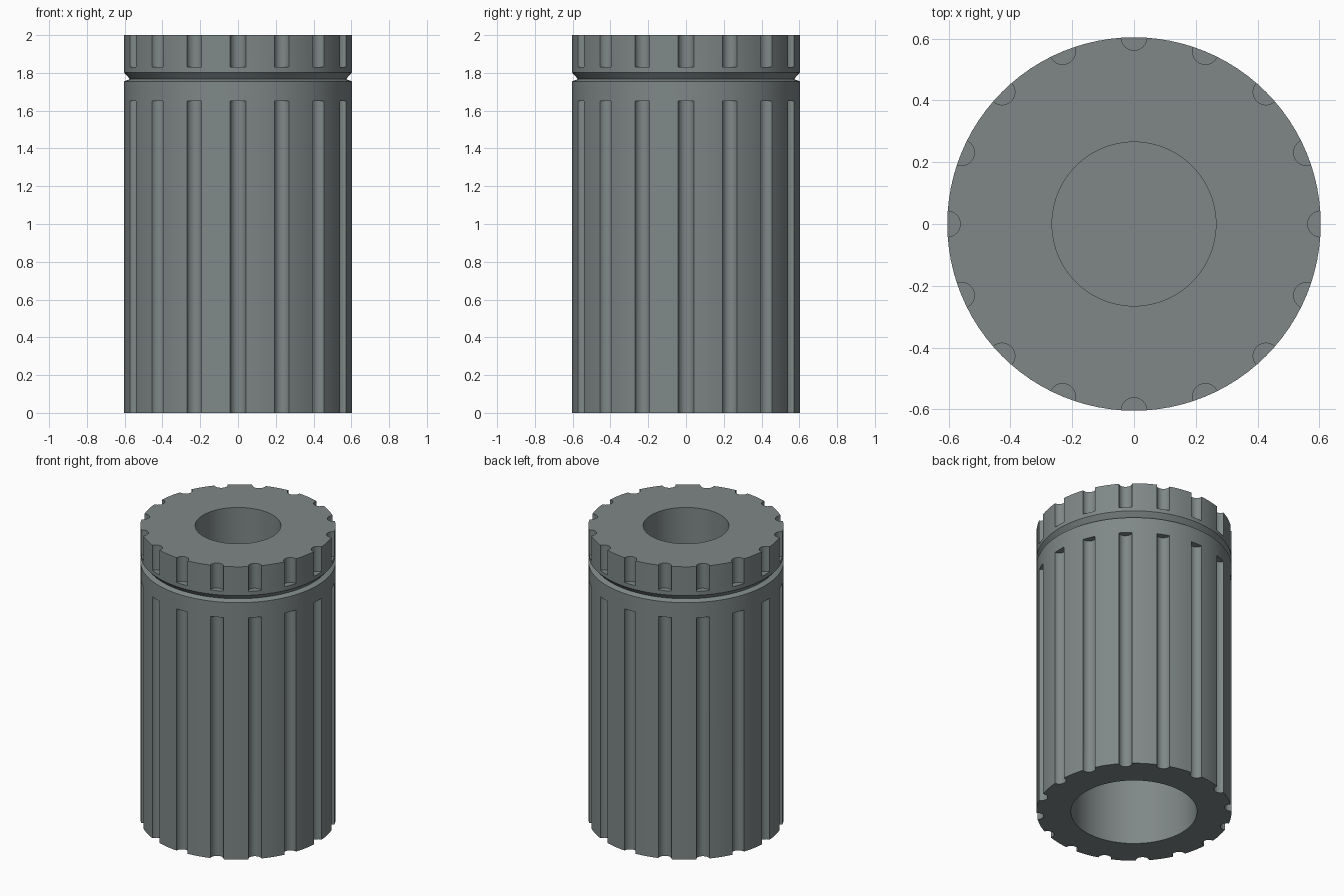
import bpy, bmesh, math

if "Cube" in bpy.data.objects:
    bpy.data.objects.remove(bpy.data.objects["Cube"])

R = 0.604          # outer radius
FLUTE_R = 0.042    # radius of each grip flute
COUNT = 16

grey = bpy.data.materials.new("slate grey")
grey.diffuse_color = (0.215, 0.245, 0.245, 1)
grey.use_nodes = True
grey.node_tree.nodes["Principled BSDF"].inputs["Base Color"].default_value = grey.diffuse_color


def make_object(name, bm):
    bmesh.ops.recalc_face_normals(bm, faces=bm.faces)
    mesh = bpy.data.meshes.new(name)
    bm.to_mesh(mesh)
    bm.free()
    obj = bpy.data.objects.new(name, mesh)
    bpy.context.collection.objects.link(obj)
    mesh.materials.append(grey)
    return obj


def lathe(name, profile, steps=96):
    bm = bmesh.new()
    verts = [bm.verts.new((r, 0, z)) for r, z in profile]
    edges = [bm.edges.new(p) for p in zip(verts, verts[1:])]
    bmesh.ops.spin(bm, geom=verts + edges, cent=(0, 0, 0), axis=(0, 0, 1),
                   angle=math.tau, steps=steps, use_duplicate=False)
    bmesh.ops.remove_doubles(bm, verts=bm.verts, dist=1e-4)
    return make_object(name, bm)


# Sleeve: wide blind bore below, narrow blind bore above, V groove under the cap
sleeve = lathe("fluted_sleeve", [
    (0, 1.1), (0.39, 1.1), (0.39, 0), (R, 0), (R, 1.755), (0.572, 1.767),
    (R, 1.803), (R, 2), (0.265, 2), (0.265, 1.5), (0, 1.5)])

# Flute cutters: long ones on the body, short ones on the cap
bm = bmesh.new()
for z0, z1 in ((-0.1, 1.65), (1.83, 2.1)):
    for i in range(COUNT):
        a = math.tau * i / COUNT
        made = bmesh.ops.create_cone(bm, cap_ends=True, segments=24, radius1=FLUTE_R,
                                     radius2=FLUTE_R, depth=z1 - z0)["verts"]
        bmesh.ops.translate(bm, verts=made, vec=(
            R * math.cos(a), R * math.sin(a), (z0 + z1) / 2))
cutter = make_object("flute_cutter", bm)
cutter.hide_render = True

# Cut the flutes, then drop the cutter
mod = sleeve.modifiers.new("flutes", 'BOOLEAN')
mod.operation = 'DIFFERENCE'
mod.solver = 'EXACT'
mod.object = cutter
bpy.context.view_layer.objects.active = sleeve
sleeve.select_set(True)
cutter.select_set(False)
bpy.ops.object.modifier_apply(modifier=mod.name)
bpy.data.objects.remove(cutter)
bpy.ops.object.shade_smooth_by_angle(angle=math.radians(30))
